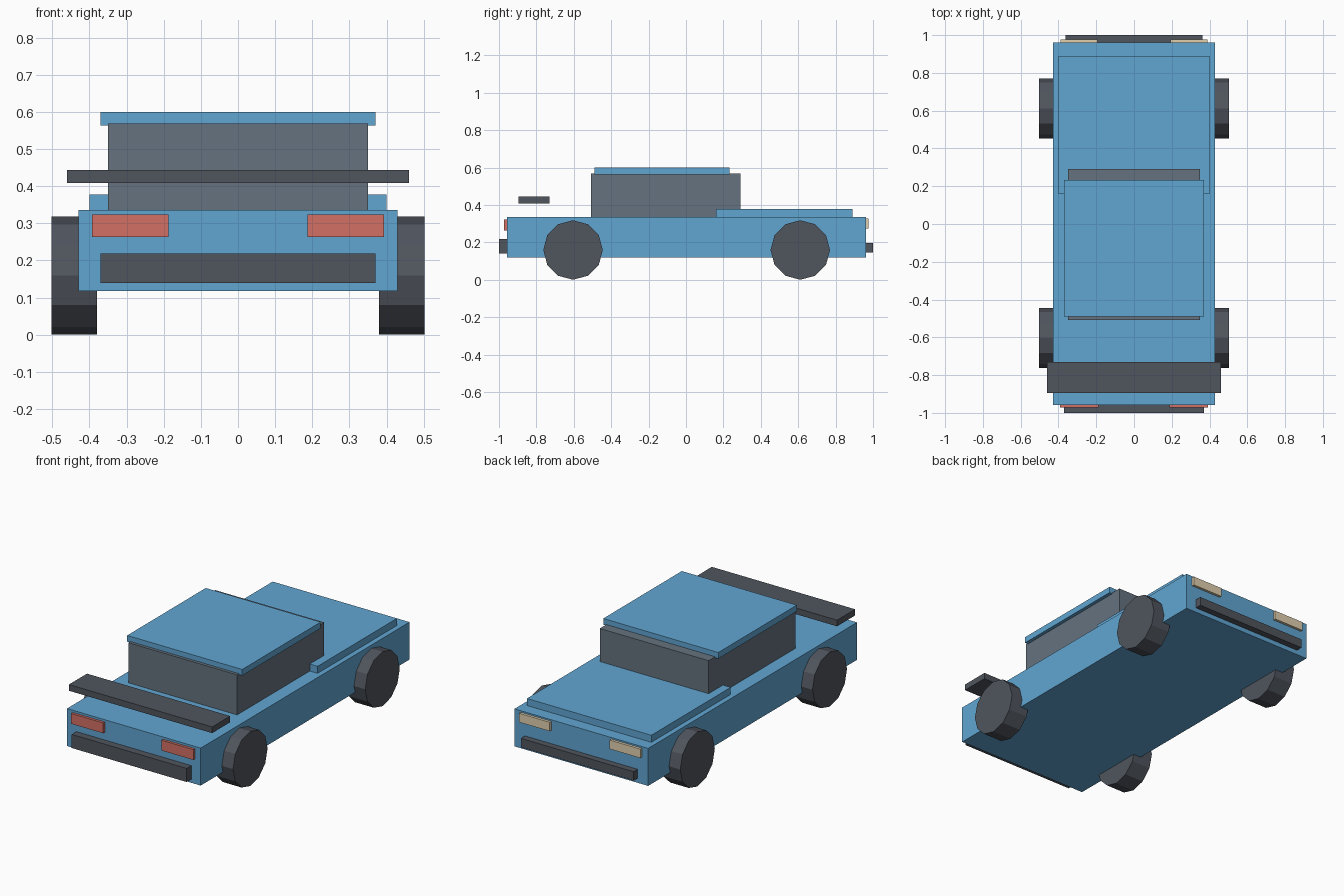
import bpy, bmesh
from math import pi
from mathutils import Matrix, Vector

if "Cube" in bpy.data.objects:
    bpy.data.objects.remove(bpy.data.objects["Cube"])


def material(name, rgb):
    m = bpy.data.materials.new(name)
    m.diffuse_color = (*rgb, 1)
    m.use_nodes = True
    m.node_tree.nodes["Principled BSDF"].inputs["Base Color"].default_value = m.diffuse_color
    return m


BLUE = material("blue_paint", (0.12, 0.38, 0.65))
GLASS = material("tinted_glass", (0.13, 0.17, 0.21))
DARK = material("dark_trim", (0.08, 0.09, 0.11))
RED = material("red_lens", (0.65, 0.16, 0.13))
CREAM = material("cream_lens", (0.75, 0.63, 0.43))


def finish(name, bm, mat):
    me = bpy.data.meshes.new(name)
    bm.to_mesh(me)
    bm.free()
    me.materials.append(mat)
    ob = bpy.data.objects.new(name, me)
    bpy.context.collection.objects.link(ob)
    return ob


def box(name, x, y, z, mat):
    """Box from (min, max) ranges on each axis."""
    lo, hi = Vector((x[0], y[0], z[0])), Vector((x[1], y[1], z[1]))
    bm = bmesh.new()
    bmesh.ops.create_cube(bm, size=1, matrix=Matrix.Translation((lo + hi) / 2)
                          @ Matrix.Diagonal((*(hi - lo), 1)))
    return finish(name, bm, mat)


def wheel(name, x, y, r=0.159, width=0.122):
    bm = bmesh.new()
    bmesh.ops.create_cone(bm, cap_ends=True, segments=12, radius1=r, radius2=r,
                          depth=width, matrix=Matrix.Translation((x, y, r))
                          @ Matrix.Rotation(pi / 2, 4, 'Y'))
    return finish(name, bm, DARK)


# Bodywork
box("body", (-0.43, 0.43), (-0.957, 0.962), (0.118, 0.336), BLUE)
box("hood", (-0.40, 0.40), (0.16, 0.89), (0.32, 0.377), BLUE)
box("cabin", (-0.35, 0.35), (-0.508, 0.292), (0.32, 0.569), GLASS)
box("roof", (-0.37, 0.37), (-0.49, 0.232), (0.563, 0.599), BLUE)

# Floating wing and bumpers
box("spoiler", (-0.461, 0.461), (-0.896, -0.73), (0.408, 0.444), DARK)
box("tail_bumper", (-0.37, 0.37), (-1.0, -0.94), (0.139, 0.218), DARK)
box("nose_bumper", (-0.363, 0.363), (0.94, 1.0), (0.145, 0.197), DARK)

# Lights and wheels, mirrored left and right
for side, s in (("left", -1), ("right", 1)):
    box(f"tail_light_{side}", sorted((s * 0.187, s * 0.393)),
        (-0.972, -0.94), (0.263, 0.323), RED)
    box(f"headlight_{side}", sorted((s * 0.193, s * 0.39)),
        (0.94, 0.977), (0.275, 0.327), CREAM)
    wheel(f"tail_wheel_{side}", s * 0.441, -0.604)
    wheel(f"nose_wheel_{side}", s * 0.441, 0.611)
